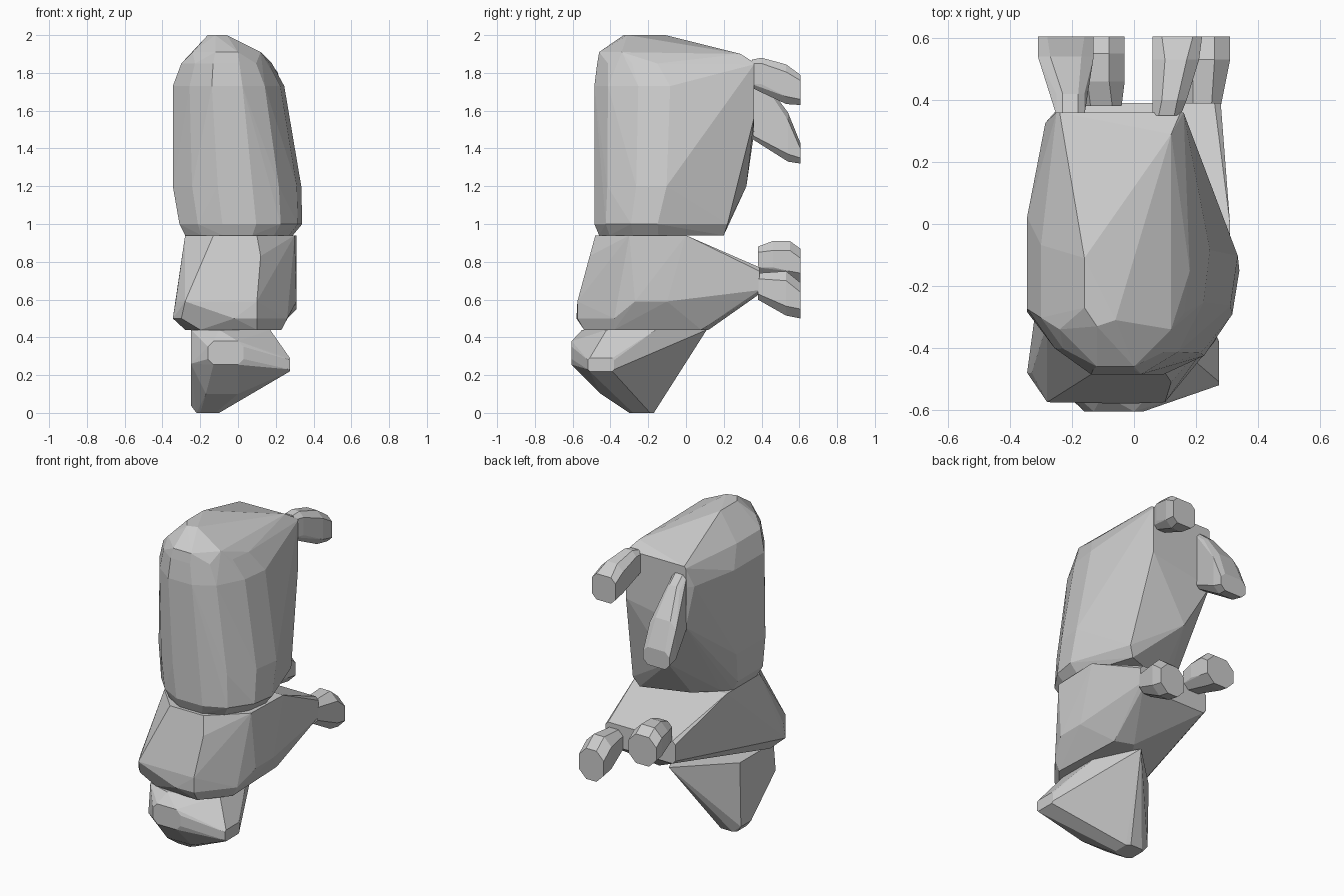
import bpy
import bmesh
from math import radians
from mathutils import Vector

default_cube = bpy.data.objects.get("Cube")
if default_cube:
    bpy.data.objects.remove(default_cube, do_unlink=True)

# One plain grey for the whole model
grey = bpy.data.materials.new("plain_grey")
grey.use_nodes = True
colour = (0.6, 0.6, 0.6, 1)
grey.diffuse_color = colour
grey.node_tree.nodes["Principled BSDF"].inputs["Base Color"].default_value = colour


def place(axis, position, a, b):
    """Put a point of a section on the plane across the given axis."""
    if axis == "x":
        return Vector((position, a, b))
    if axis == "y":
        return Vector((a, position, b))
    return Vector((a, b, position))


def section(axis, position, a_range, b_range, cut=0.03):
    """Rectangle with cut corners, lying across the given axis."""
    (a_low, a_high), (b_low, b_high) = a_range, b_range
    points = []
    for a, a_step in ((a_low, cut), (a_high, -cut)):
        for b, b_step in ((b_low, cut), (b_high, -cut)):
            points.append(place(axis, position, a + a_step, b))
            points.append(place(axis, position, a, b + b_step))
    return points


def level(height, *corners):
    """Free outline lying flat at one height."""
    return [Vector((x, y, height)) for x, y in corners]


def plan_section(outline, height, x_range, y_range):
    """Fit a unit outline into the given bounds at one height."""
    (x_low, x_high), (y_low, y_high) = x_range, y_range
    points = []
    for u, v in outline:
        x = x_low + (x_high - x_low) * (u + 1) / 2
        y = y_low + (y_high - y_low) * (v + 1) / 2
        points.append(Vector((x, y, height)))
    return points


def hull_part(name, *groups):
    """Wrap groups of points in one flat-faced convex solid."""
    bm = bmesh.new()
    for group in groups:
        for point in group:
            bm.verts.new(point)
    bmesh.ops.remove_doubles(bm, verts=bm.verts, dist=0.002)
    result = bmesh.ops.convex_hull(bm, input=bm.verts)
    unused = set(result["geom_interior"]) | set(result["geom_unused"])
    loose = [item for item in unused if isinstance(item, bmesh.types.BMVert)]
    bmesh.ops.delete(bm, geom=loose, context="VERTS")
    bmesh.ops.dissolve_limit(bm, angle_limit=radians(2), verts=bm.verts, edges=bm.edges)
    bmesh.ops.recalc_face_normals(bm, faces=bm.faces)
    mesh = bpy.data.meshes.new(name)
    bm.to_mesh(mesh)
    bm.free()
    mesh.materials.append(grey)
    part = bpy.data.objects.new(name, mesh)
    bpy.context.scene.collection.objects.link(part)
    return part


# Tall upper block: rounded front, a back ridge that slants across, domed top
front = [(1, -0.05), (0.93, -0.45), (0.65, -0.83), (0.25, -1),
         (-0.3, -1), (-0.7, -0.8), (-1, -0.5), (-1, 0.2)]
base_plan = front + [(-0.85, 0.35), (-0.4, 0.7), (0.6, 1)]
low_plan = front + [(-0.28, 1), (0.45, 0.82)]
middle_plan = front + [(-0.7, 1), (0.4, 0.88)]
top_plan = front + [(-0.8, 0.92), (-0.7, 1), (0.5, 1), (0.6, 0.88)]
hull_part(
    "upper_block",
    plan_section(base_plan, 0.94, (-0.28, 0.29), (-0.46, 0.2)),
    plan_section(base_plan, 1.0, (-0.31, 0.34), (-0.485, 0.22)),
    plan_section(low_plan, 1.2, (-0.345, 0.335), (-0.485, 0.32)),
    plan_section(middle_plan, 1.48, (-0.345, 0.285), (-0.485, 0.36)),
    plan_section(top_plan, 1.73, (-0.345, 0.245), (-0.485, 0.36)),
    plan_section(front, 1.85, (-0.3, 0.18), (-0.47, 0.2)),
    section("z", 1.91, (-0.24, 0.12), (-0.46, 0.0), 0.12),
    level(1.9, (0.12, 0.29)),
    level(2.0, (-0.16, -0.11), (-0.16, -0.27), (-0.12, -0.33), (-0.06, -0.31)),
    section("y", 0.36, (-0.25, 0.16), (1.55, 1.855), 0.01),
)

# Middle block: blunt front, tapering to a narrow band at the back
hull_part(
    "middle_block",
    level(0.94, (-0.28, 0), (-0.28, -0.32), (-0.13, -0.48), (0.1, -0.48), (0.3, -0.3), (0.31, 0)),
    level(0.83, (0.12, -0.51)),
    level(0.59, (-0.33, -0.48), (-0.28, -0.575), (0.1, -0.575), (0.31, -0.27), (0.31, -0.1)),
    level(0.5, (-0.345, -0.48), (-0.3, -0.53), (-0.02, -0.58), (0.1, -0.575), (0.26, -0.38)),
    level(0.44, (-0.28, -0.42), (-0.2, -0.52), (0.1, -0.54), (0.23, -0.38), (0.21, 0.08), (0.1, 0.12)),
    section("y", 0.39, (-0.2, 0.28), (0.63, 0.77), 0.02),
)

# Lower block: wedge pointing down, with a side point and a small front pad
hull_part(
    "lower_block",
    section("y", -0.605, (-0.16, 0.03), (0.255, 0.38), 0.03),
    section("x", 0.275, (-0.52, -0.38), (0.22, 0.29), 0.01),
    section("z", 0.0, (-0.22, -0.1), (-0.3, -0.17), 0.02),
    level(0.1, (-0.17, -0.45), (0.0, -0.45)),
    level(0.04, (-0.25, -0.28), (-0.25, -0.18)),
    level(0.26, (-0.25, -0.52)),
    level(0.44, (-0.25, -0.5), (-0.25, -0.17), (0.04, 0.11), (0.17, -0.16), (0.17, -0.42), (-0.1, -0.55)),
)

# Four stubs on the back, each cut off flat at the same depth
end = 0.605
hull_part(
    "upper_left_stub",
    section("y", 0.35, (0.06, 0.15), (1.72, 1.87), 0.02),
    section("y", 0.4, (0.06, 0.17), (1.71, 1.88), 0.03),
    section("y", 0.53, (0.06, 0.21), (1.635, 1.845), 0.04),
    section("y", end, (0.06, 0.22), (1.63, 1.79), 0.03),
)
hull_part(
    "upper_right_stub",
    section("y", 0.35, (-0.25, -0.16), (1.45, 1.81), 0.02),
    section("y", 0.42, (-0.25, -0.16), (1.42, 1.75), 0.02),
    section("y", 0.54, (-0.31, -0.13), (1.33, 1.59), 0.04),
    section("y", end, (-0.31, -0.13), (1.32, 1.43), 0.03),
)
hull_part(
    "lower_left_stub",
    section("y", 0.38, (0.16, 0.28), (0.6, 0.74), 0.03),
    section("y", 0.53, (0.14, 0.31), (0.515, 0.75), 0.05),
    section("y", end, (0.14, 0.31), (0.5, 0.69), 0.05),
)
hull_part(
    "lower_right_stub",
    section("y", 0.38, (-0.17, -0.04), (0.74, 0.88), 0.03),
    section("y", 0.46, (-0.2, -0.03), (0.72, 0.91), 0.05),
    section("y", 0.55, (-0.22, -0.03), (0.7, 0.91), 0.05),
    section("y", end, (-0.22, -0.03), (0.69, 0.87), 0.05),
)
